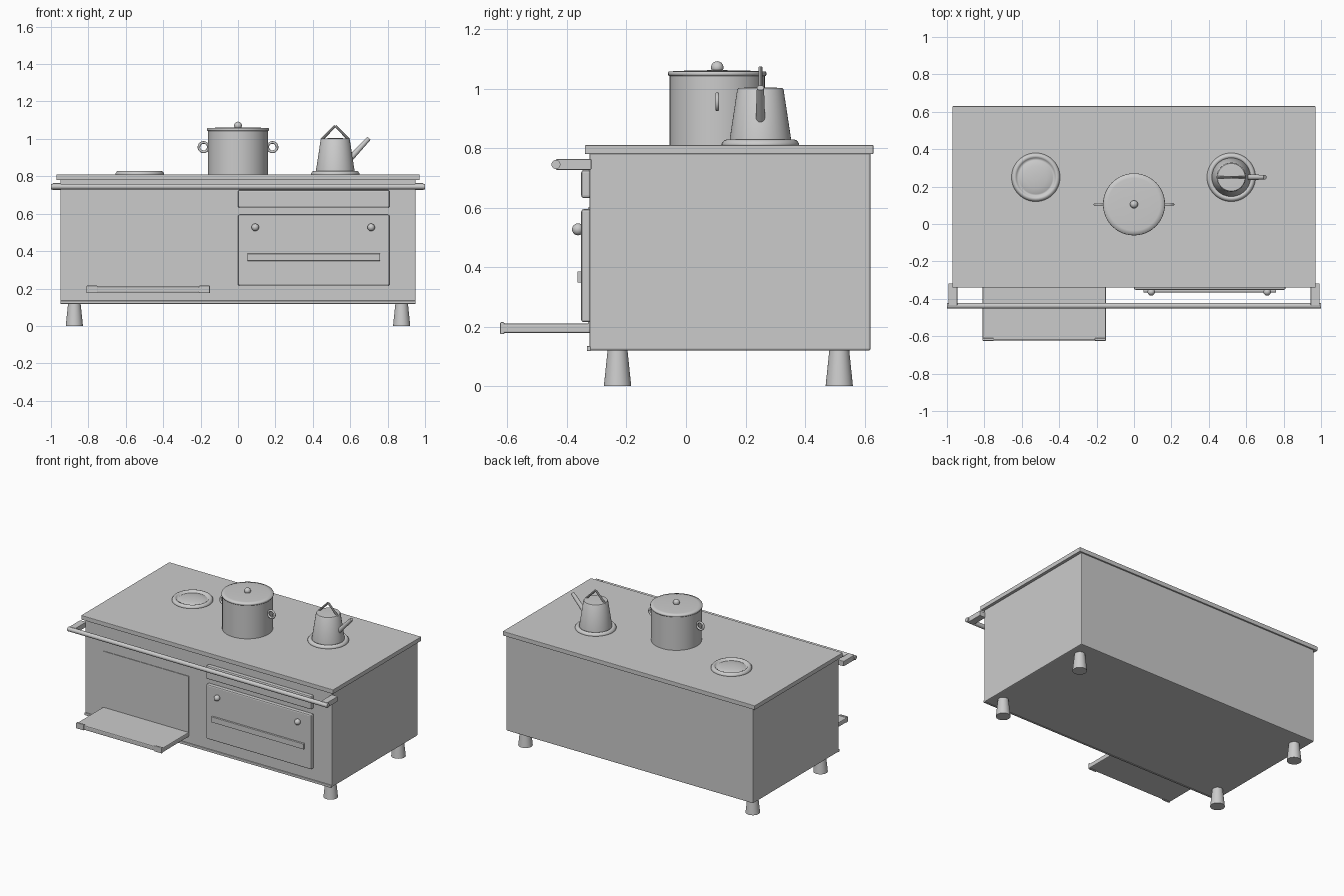
import bpy, math
from mathutils import Vector

if "Cube" in bpy.data.objects:
    bpy.data.objects.remove(bpy.data.objects["Cube"])

grey = bpy.data.materials.new("light grey metal")
grey.diffuse_color = (0.6, 0.6, 0.6, 1)
grey.use_nodes = True
grey.node_tree.nodes["Principled BSDF"].inputs["Base Color"].default_value = grey.diffuse_color


def finish(name, smooth=None):
    ob = bpy.context.object
    ob.name = name
    ob.data.materials.clear()
    ob.data.materials.append(grey)
    if smooth == "all":
        bpy.ops.object.shade_smooth()
    elif smooth:
        bpy.ops.object.shade_smooth_by_angle(angle=math.radians(35))
    return ob


def box(name, x0, x1, y0, y1, z0, z1, bevel=0.0):
    bpy.ops.mesh.primitive_cube_add(size=1, location=((x0+x1)/2, (y0+y1)/2, (z0+z1)/2))
    bpy.context.object.scale = (x1-x0, y1-y0, z1-z0)
    bpy.ops.object.transform_apply(location=False, rotation=False, scale=True)
    ob = finish(name)
    if bevel:
        m = ob.modifiers.new("rounded edges", 'BEVEL')
        m.width, m.segments = bevel, 2
    return ob


def lathe(name, x, y, profile, smooth=True, n=48):
    """Revolve (radius, z) points about a vertical axis, capped at both ends."""
    verts, faces = [], []
    for r, z in profile:
        for i in range(n):
            a = 2 * math.pi * i / n
            verts.append((r*math.cos(a), r*math.sin(a), z))
    for k in range(len(profile) - 1):
        for i in range(n):
            j = (i + 1) % n
            faces.append((k*n+i, k*n+j, (k+1)*n+j, (k+1)*n+i))
    faces.append(tuple(reversed(range(n))))
    faces.append(tuple(range((len(profile)-1)*n, len(profile)*n)))
    me = bpy.data.meshes.new(name)
    me.from_pydata(verts, [], faces)
    ob = bpy.data.objects.new(name, me)
    ob.location = (x, y, 0)
    bpy.context.collection.objects.link(ob)
    bpy.ops.object.select_all(action='DESELECT')
    ob.select_set(True)
    bpy.context.view_layer.objects.active = ob
    return finish(name, smooth)


def rod(name, a, b, r1, r2=None, n=24):
    a, b = Vector(a), Vector(b)
    d = b - a
    bpy.ops.mesh.primitive_cone_add(vertices=n, radius1=r1, radius2=r1 if r2 is None else r2,
                                    depth=d.length, location=(a+b)/2,
                                    rotation=d.to_track_quat('Z', 'Y').to_euler())
    return finish(name, True)


def ball(name, loc, r):
    bpy.ops.mesh.primitive_uv_sphere_add(segments=24, ring_count=12, radius=r, location=loc)
    return finish(name, "all")


# Cabinet, worktop and bottom trim
box("cabinet_body", -0.95, 0.95, -0.325, 0.62, 0.12, 0.785, 0.006)
box("worktop", -0.97, 0.97, -0.34, 0.63, 0.78, 0.81, 0.003)
box("bottom_trim", -0.95, 0.95, -0.333, -0.32, 0.118, 0.135, 0.003)

# Tapered feet
for x in (-0.875, 0.875):
    for y in (-0.23, 0.515):
        lathe("foot", x, y, [(0.046, 0), (0.033, 0.125)], n=32)

# Towel rail with end brackets
rod("front_rail", (-1, -0.437, 0.745), (1, -0.437, 0.745), 0.015)
for s in (-1, 1):
    xs = sorted((s*0.945, s*0.992))
    box("rail_bracket", xs[0], xs[1], -0.437, -0.318, 0.727, 0.763, 0.003)

# Right side: drawer and closed oven door with handle and knobs
box("drawer_front", 0, 0.81, -0.352, -0.32, 0.632, 0.726, 0.008)
box("oven_door", 0, 0.81, -0.352, -0.32, 0.215, 0.595, 0.008)
box("oven_handle", 0.05, 0.76, -0.365, -0.345, 0.348, 0.386, 0.002)
for x in (0.092, 0.712):
    rod("knob_stem", (x, -0.35, 0.527), (x, -0.364, 0.527), 0.01)
    ball("door_knob", (x, -0.363, 0.527), 0.02)

# Left side: opening panel and dropped door
box("oven_opening", -0.81, -0.15, -0.329, -0.32, 0.19, 0.60)
box("open_door", -0.81, -0.15, -0.622, -0.322, 0.178, 0.21, 0.006)
for x in (-0.81, -0.21):
    box("door_corner", x, x + 0.06, -0.625, -0.61, 0.175, 0.215, 0.004)

# Burner rings with a central plate
for x in (-0.525, 0.52):
    lathe("burner", x, 0.25, [(0.13, 0.805), (0.13, 0.816), (0.122, 0.826), (0.113, 0.829),
                              (0.104, 0.825), (0.098, 0.814), (0.09, 0.818),
                              (0.06, 0.824), (0.02, 0.827), (0.004, 0.827)], "all")

# Stock pot with lid and ring handles
lathe("pot_body", 0, 0.105, [(0.16, 0.81), (0.16, 1.047)])
lathe("pot_lid", 0, 0.105, [(0.164, 1.043), (0.166, 1.05), (0.164, 1.057), (0.14, 1.059),
                            (0.08, 1.061), (0.01, 1.062)], "all")
ball("lid_knob", (0, 0.105, 1.071), 0.021)
for x in (-0.184, 0.184):
    bpy.ops.mesh.primitive_torus_add(major_radius=0.025, minor_radius=0.007, major_segments=32,
                                     minor_segments=10, location=(x, 0.105, 0.956),
                                     rotation=(math.pi/2, 0, 0))
    finish("pot_handle", "all")

# Kettle with peaked handle and spout
lathe("kettle_body", 0.52, 0.25, [(0.104, 0.815), (0.102, 0.838), (0.078, 0.996),
                                  (0.074, 1.002), (0.03, 1.004)])
for s in (-1, 1):
    rod("kettle_handle", (0.52 + s*0.074, 0.25, 0.995), (0.52, 0.25, 1.07), 0.007, n=10)
rod("kettle_spout", (0.6, 0.25, 0.895), (0.7, 0.25, 1.003), 0.016, 0.012, n=20)
